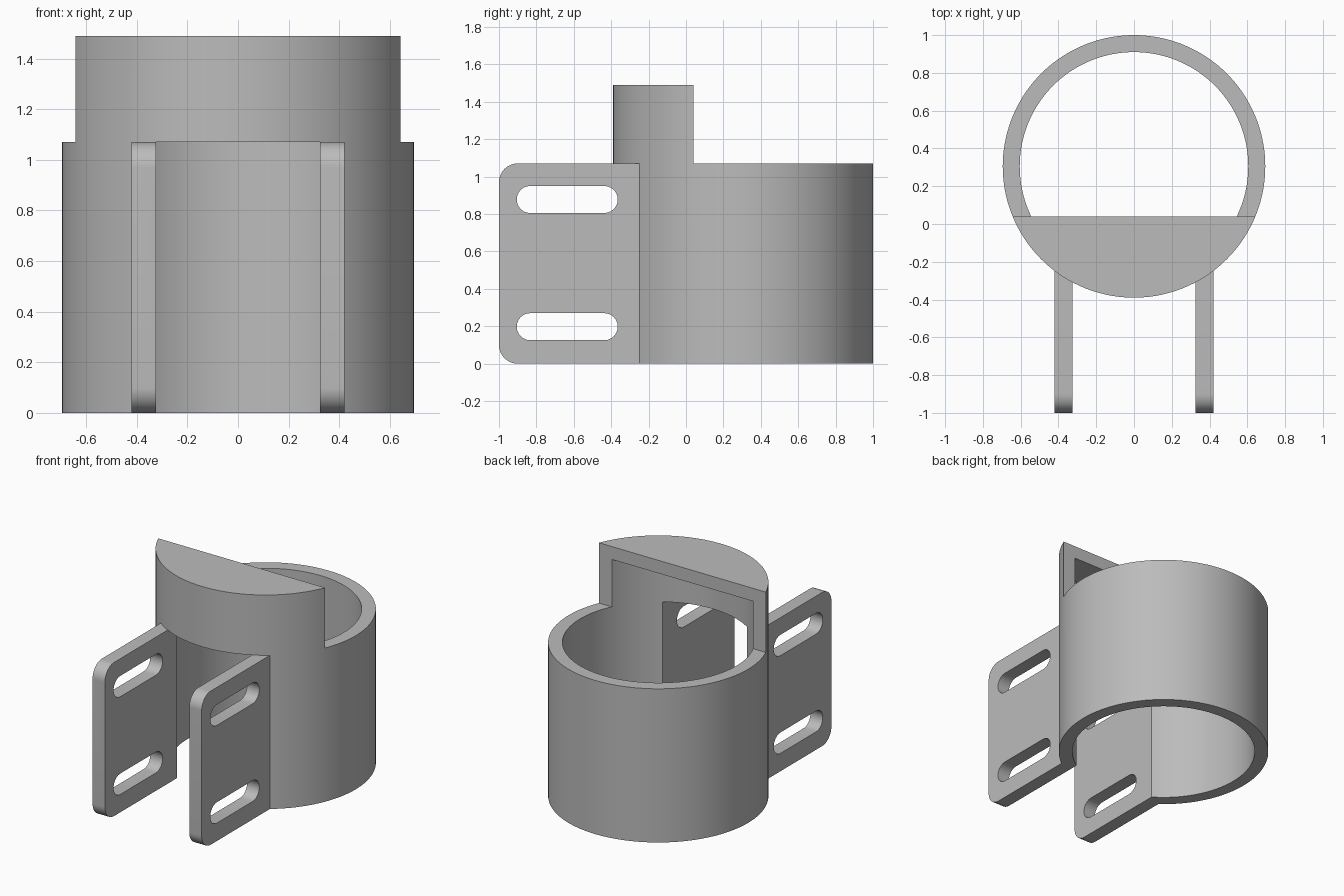
import bpy, bmesh, math
from mathutils import Vector

if "Cube" in bpy.data.objects:
    bpy.data.objects.remove(bpy.data.objects["Cube"])

CY, R_OUT, R_IN = 0.305, 0.695, 0.605   # ring axis and radii
RING_TOP, HOOD_TOP, HOOD_CEIL = 1.07, 1.49, 1.40
HOOD_BACK = 0.04
TAB_IN, TAB_OUT = 0.325, 0.42

grey = bpy.data.materials.new("grey")
grey.diffuse_color = (0.5, 0.5, 0.5, 1)
grey.use_nodes = True
grey.node_tree.nodes["Principled BSDF"].inputs["Base Color"].default_value = grey.diffuse_color


def prism(name, profile, offset):
    """Extrude a closed outline of 3D points along offset."""
    bm = bmesh.new()
    face = bm.faces.new([bm.verts.new(p) for p in profile])
    ext = bmesh.ops.extrude_face_region(bm, geom=[face])["geom"]
    moved = [v for v in ext if isinstance(v, bmesh.types.BMVert)]
    bmesh.ops.translate(bm, verts=moved, vec=Vector(offset))
    bmesh.ops.recalc_face_normals(bm, faces=bm.faces)
    me = bpy.data.meshes.new(name)
    bm.to_mesh(me)
    bm.free()
    me.materials.append(grey)
    ob = bpy.data.objects.new(name, me)
    bpy.context.collection.objects.link(ob)
    return ob


def cylinder(name, r, z0, z1, n=144):
    ring = [(r * math.cos(2 * math.pi * i / n), CY + r * math.sin(2 * math.pi * i / n), z0)
            for i in range(n)]
    return prism(name, ring, (0, 0, z1 - z0))


def box(name, x, y0, y1, z0, z1):
    return prism(name, [(-x, y0, z0), (x, y0, z0), (x, y1, z0), (-x, y1, z0)], (0, 0, z1 - z0))


def arc(y, z, r, a0, a1, n=12):
    """Points of an arc in the yz plane, as (y, z)."""
    return [(y + r * math.cos(math.radians(a0 + (a1 - a0) * i / n)),
             z + r * math.sin(math.radians(a0 + (a1 - a0) * i / n))) for i in range(n + 1)]


def combine(target, other, operation):
    """Apply a boolean and discard the second object."""
    mod = target.modifiers.new("cut", "BOOLEAN")
    mod.operation, mod.solver, mod.object = operation, "EXACT", other
    bpy.context.view_layer.objects.active = target
    bpy.ops.object.modifier_apply(modifier=mod.name)
    bpy.data.objects.remove(other)


# clamp body: full outer cylinder, later hollowed
body = cylinder("clamp_body", R_OUT, 0, HOOD_TOP)

# slotted mounting tabs with rounded front corners
outline = ([(-0.23, 0)] + [(-0.23, RING_TOP)]
           + arc(-0.9, RING_TOP - 0.1, 0.1, 90, 180) + arc(-0.9, 0.1, 0.1, 180, 270))
for side in (-1, 1):
    width = side * (TAB_OUT - TAB_IN)
    tab = prism("tab", [(side * TAB_IN, y, z) for y, z in outline], (width, 0, 0))
    for z in (0.1975, 0.8775):
        r = 0.0725
        slot = arc(-0.365 - r, z, r, -90, 90) + arc(-0.905 + r, z, r, 90, 270)
        combine(tab, prism("slot_cutter", [(side * 0.2, y, w) for y, w in slot],
                           (side * 0.4, 0, 0)), "DIFFERENCE")
    combine(body, tab, "UNION")

# hollow bore, closed at the hood ceiling
combine(body, cylinder("bore_cutter", R_IN, -0.1, HOOD_CEIL), "DIFFERENCE")
# remove the back of the raised part to leave the hood
combine(body, box("back_cutter", 1, HOOD_BACK, 1.2, RING_TOP, 1.7), "DIFFERENCE")
# front gap between the tabs
combine(body, box("gap_cutter", TAB_IN, -1.1, 0, -0.1, RING_TOP), "DIFFERENCE")

# smooth the curved walls, keep the edges sharp
bpy.ops.object.select_all(action="DESELECT")
body.select_set(True)
bpy.context.view_layer.objects.active = body
bpy.ops.object.shade_smooth_by_angle(angle=math.radians(30))
